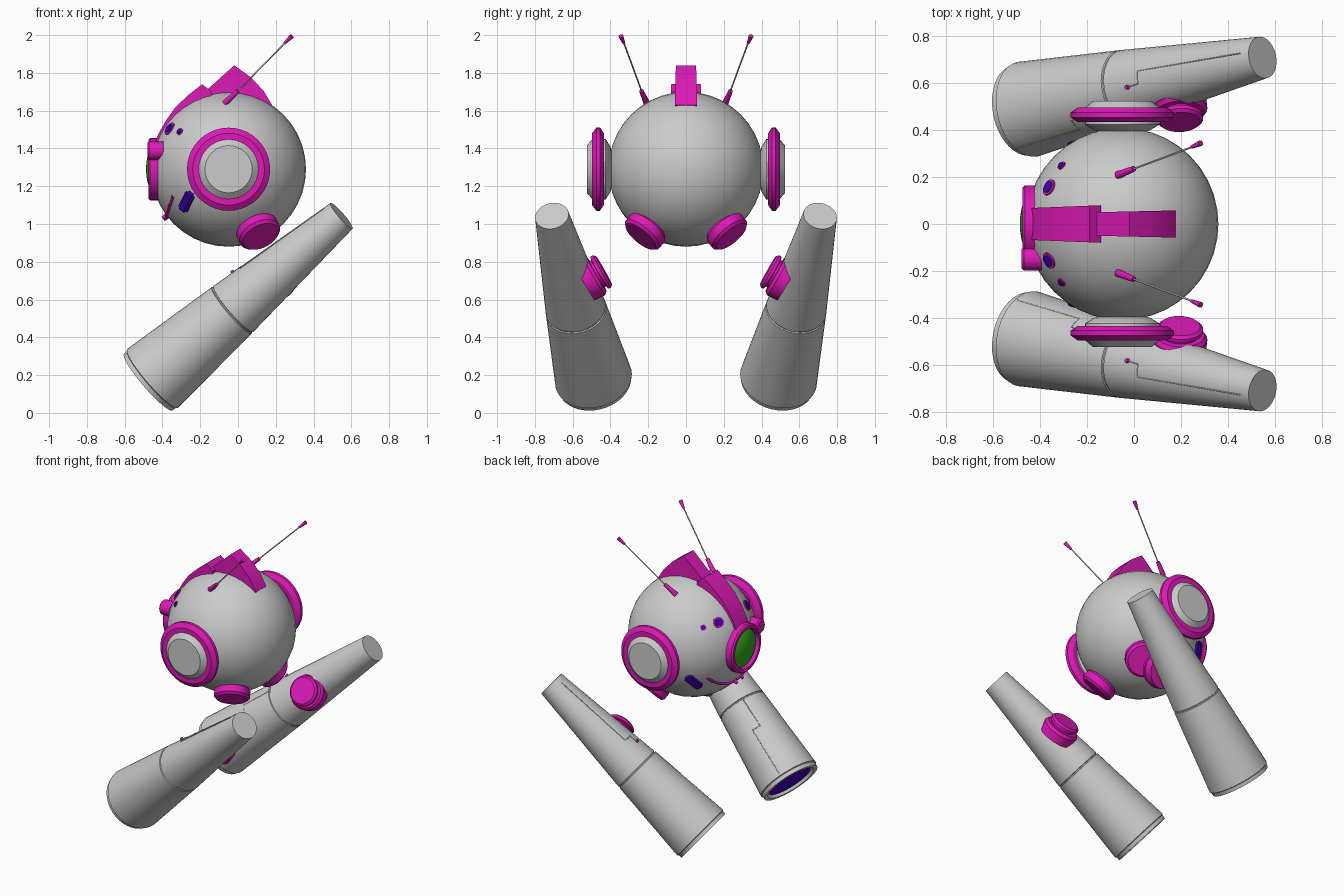
import bpy, bmesh, math
from mathutils import Vector, Matrix

if "Cube" in bpy.data.objects:
    bpy.data.objects.remove(bpy.data.objects["Cube"])

def material(name, rgb):
    m = bpy.data.materials.new(name)
    m.diffuse_color = (*rgb, 1)
    m.use_nodes = True
    m.node_tree.nodes["Principled BSDF"].inputs["Base Color"].default_value = m.diffuse_color
    return m

PINK = material("magenta", (0.72, 0.01, 0.47))
GREEN = material("green", (0.03, 0.42, 0.01))
BLUE = material("blue", (0.06, 0.0, 0.5))
HEAD = Vector((-0.05, 0, 1.29))
R = 0.41

def finish(name, bm, mat=None, mirror=False):
    bmesh.ops.recalc_face_normals(bm, faces=bm.faces)
    for f in bm.faces:
        f.smooth = True
    for e in bm.edges:
        e.smooth = len(e.link_faces) == 2 and e.calc_face_angle(0) < math.radians(30)
    me = bpy.data.meshes.new(name)
    bm.to_mesh(me)
    bm.free()
    ob = bpy.data.objects.new(name, me)
    bpy.context.collection.objects.link(ob)
    if mat:
        me.materials.append(mat)
    if mirror:
        mod = ob.modifiers.new("mirror", 'MIRROR')
        mod.use_axis = (False, True, False)
        mod.use_mirror_merge = False
    return ob

def lathe(name, profile, origin, axis, mat=None, mirror=False, seg=32):
    """Revolve (radius, height) points around an axis."""
    rot = Vector(axis).to_track_quat('Z', 'Y')
    bm = bmesh.new()
    rings = []
    for r, h in profile:
        n = 1 if r == 0 else seg
        rings.append([bm.verts.new(Vector(origin) + rot @ Vector((
            r * math.cos(2 * math.pi * i / seg), r * math.sin(2 * math.pi * i / seg), h)))
            for i in range(n)])
    for a, b in zip(rings, rings[1:]):
        for i in range(seg):
            j = (i + 1) % seg
            quad = [a[i % len(a)], a[j % len(a)], b[j % len(b)], b[i % len(b)]]
            bm.faces.new(list(dict.fromkeys(quad)))
    return finish(name, bm, mat, mirror)

def rod(name, a, b, r1, r2, mat=None):
    a, b = Vector(a), Vector(b)
    L = (b - a).length
    lathe(name, [(0, 0), (r1, 0), (r2, L), (0, L)], a, b - a, mat, True, 12)

def prism(name, points, w1, w2, mat):
    """Side outline (x, z) extruded across y, width blending w1 to w2 along x."""
    bm = bmesh.new()
    x0, x1 = min(p[0] for p in points), max(p[0] for p in points)
    sides = []
    for s in (-1, 1):
        sides.append([bm.verts.new((x, s * (w1 + (w2 - w1) * (x - x0) / (x1 - x0)), z))
                      for x, z in points])
    n = len(points)
    bm.faces.new(sides[0])
    bm.faces.new(sides[1])
    for i in range(n):
        j = (i + 1) % n
        bm.faces.new((sides[0][i], sides[0][j], sides[1][j], sides[1][i]))
    finish(name, bm, mat)

def wire(name, paths, radius, mat=None):
    cu = bpy.data.curves.new(name, 'CURVE')
    cu.dimensions = '3D'
    cu.bevel_depth = radius
    cu.bevel_resolution = 2
    for path in paths:
        sp = cu.splines.new('POLY')
        sp.points.add(len(path) - 1)
        for p, co in zip(sp.points, path):
            p.co = (*co, 1)
    if mat:
        cu.materials.append(mat)
    bpy.context.collection.objects.link(bpy.data.objects.new(name, cu))

# Head
ball = [(0 if k in (0, 20) else R * math.sin(math.pi * k / 20), -R * math.cos(math.pi * k / 20))
        for k in range(21)]
lathe("head", ball, HEAD, (0, 1, 0), seg=40)

# Ears: grey drum with a magenta ring
lathe("ear_drum", [(0, 0.37), (0.12, 0.40), (0.16, 0.425), (0.16, 0.495), (0.125, 0.525), (0, 0.525)],
      HEAD, (0, 1, 0), mirror=True)
lathe("ear_ring", [(0.15, 0.435), (0.19, 0.435), (0.22, 0.455), (0.22, 0.475), (0.19, 0.497),
                   (0.15, 0.497), (0.15, 0.435)], HEAD, (0, 1, 0), PINK, True, 40)

# Eye: ring, domed lens and side knob
lathe("eye_ring", [(0.13, 0.35), (0.165, 0.35), (0.165, 0.415), (0.155, 0.425), (0.135, 0.425),
                   (0.13, 0.415), (0.13, 0.35)], HEAD, (-1, 0, 0), PINK, seg=40)
lathe("eye_lens", [(0.133, 0.39), (0.125, 0.404), (0.10, 0.418), (0.07, 0.429), (0.035, 0.435), (0, 0.437)],
      HEAD, (-1, 0, 0), GREEN)
lathe("eye_knob", [(0, 0), (0.05, 0), (0.05, 0.075), (0.04, 0.085), (0, 0.085)],
      (-0.395, -0.148, 1.388), (-1, 0, 0), PINK, seg=24)

# Crest in two overlapping pieces
prism("crest_front", [(-0.19, 1.74), (-0.26, 1.685), (-0.33, 1.62), (-0.38, 1.55), (-0.42, 1.48),
                      (-0.445, 1.42), (-0.38, 1.40), (-0.30, 1.54), (-0.14, 1.64), (-0.14, 1.70)],
      0.068, 0.08, PINK)
prism("crest_back", [(-0.02, 1.84), (-0.17, 1.705), (-0.14, 1.64), (0.0, 1.66), (0.16, 1.60),
                     (0.18, 1.63), (0.135, 1.705), (0.07, 1.775)], 0.05, 0.058, PINK)

# Antennas
rod("antenna_socket", (-0.07, 0.208, 1.64), (0.0, 0.236, 1.705), 0.017, 0.012, PINK)
rod("antenna_rod", (-0.02, 0.228, 1.685), (0.26, 0.333, 1.97), 0.004, 0.004)
rod("antenna_tip", (0.245, 0.328, 1.955), (0.285, 0.345, 1.995), 0.007, 0.013, PINK)

# Brow lights
for label, d, r in (("large", (-0.32, 0.16, 0.22), 0.036), ("small", (-0.26, 0.25, 0.20), 0.019)):
    d = Vector(d).normalized()
    lathe(label + "_light_rim", [(0, 0.39), (r, 0.39), (r, 0.414), (0, 0.414)], HEAD, d, PINK, True, 20)
    lathe(label + "_light", [(0, 0.39), (r * 0.75, 0.39), (r * 0.7, 0.42), (0, 0.42)], HEAD, d, BLUE, True, 20)

# Mouth line, centre stud and corner blocks
arc = []
for i in range(-8, 9):
    d = Vector((-0.33, 0.285 * i / 8, -0.25 + 0.09 * (i / 8) ** 2)).normalized()
    arc.append(HEAD + d * (R + 0.003))
wire("mouth_line", [arc], 0.008, PINK)
d = Vector((-0.33, 0, -0.25)).normalized()
lathe("mouth_stud", [(0, 0.39), (0.02, 0.39), (0.014, 0.435), (0, 0.435)], HEAD, d, PINK, seg=4)
n = Vector((-0.22, 0.30, -0.17)).normalized()
up = Vector((0.5, 0.35, 0.8))
up = (up - n * up.dot(n)).normalized()
side = up.cross(n)
basis = Matrix((side, up, n)).transposed().to_4x4()
bm = bmesh.new()
bmesh.ops.create_cube(bm, size=1, matrix=Matrix.Translation(HEAD + n * 0.41) @ basis
                      @ Matrix.Diagonal((0.055, 0.13, 0.05, 1)))
bmesh.ops.bevel(bm, geom=bm.edges[:], offset=0.012, segments=2, affect='EDGES')
finish("mouth_corner", bm, BLUE, True)

# Arm mounts under the head
lathe("head_mount", [(0, -0.05), (0.10, -0.05), (0.115, -0.03), (0.115, 0.015), (0.10, 0.03), (0, 0.03)],
      (0.11, 0.222, 0.955), (0.35, 0.60, -0.72), PINK, True)

# Arms: tapered tubes with a seam groove and recessed end
A, B = Vector((-0.475, 0.485, 0.163)), Vector((0.548, 0.71, 1.043))
L = (B - A).length
w = (B - A).normalized()
lathe("arm", [(0, 0.03), (0.165, 0.03), (0.172, 0), (0.197, 0), (0.199, 0.025), (0.206, 0.03),
              (0.162, 0.592), (0.156, 0.595), (0.156, 0.601), (0.161, 0.604), (0.09, L), (0, L)],
      A, w, mirror=True, seg=40)
lathe("arm_end_lens", [(0, 0.015), (0.155, 0.015), (0.155, 0.035), (0, 0.035)], A, w, BLUE, True)

# Arm joint: stacked discs facing the head
lathe("arm_mount", [(0, -0.06), (0.115, -0.06), (0.118, 0.0), (0.105, 0.018), (0.08, 0.018), (0.08, 0.03),
                    (0.098, 0.034), (0.098, 0.05), (0.085, 0.062), (0, 0.062)],
      (0.195, 0.488, 0.725), (0.04, -0.86, 0.49), PINK, True)

# Panel lines and stud on the arm surface
top = (Vector((0, 0, 1)) - w * w.z).normalized()
inner = w.cross(top)
if inner.y > 0:
    inner = -inner

def on_arm(t, deg, lift=0.0):
    a = math.radians(deg)
    r = 0.206 - 0.0445 * t / 0.436 if t < 0.436 else 0.161 - 0.071 * (t - 0.436) / 0.564
    return A + w * (L * t) + (inner * math.cos(a) + top * math.sin(a)) * (r + lift)

lines = [[(0.03, 42), (0.28, 42), (0.28, 50), (0.28, 60), (0.435, 60)],
         [(0.53, 90), (0.57, 92), (0.57, 102), (0.57, 114), (0.97, 114)]]
paths = []
for line in lines:
    path = [on_arm(t, g) for t, g in line]
    paths += [path, [Vector((p.x, -p.y, p.z)) for p in path]]
wire("arm_panel_lines", paths, 0.003)
rod("arm_stud", on_arm(0.53, 90, -0.01), on_arm(0.53, 90, 0.012), 0.011, 0.009, PINK)
